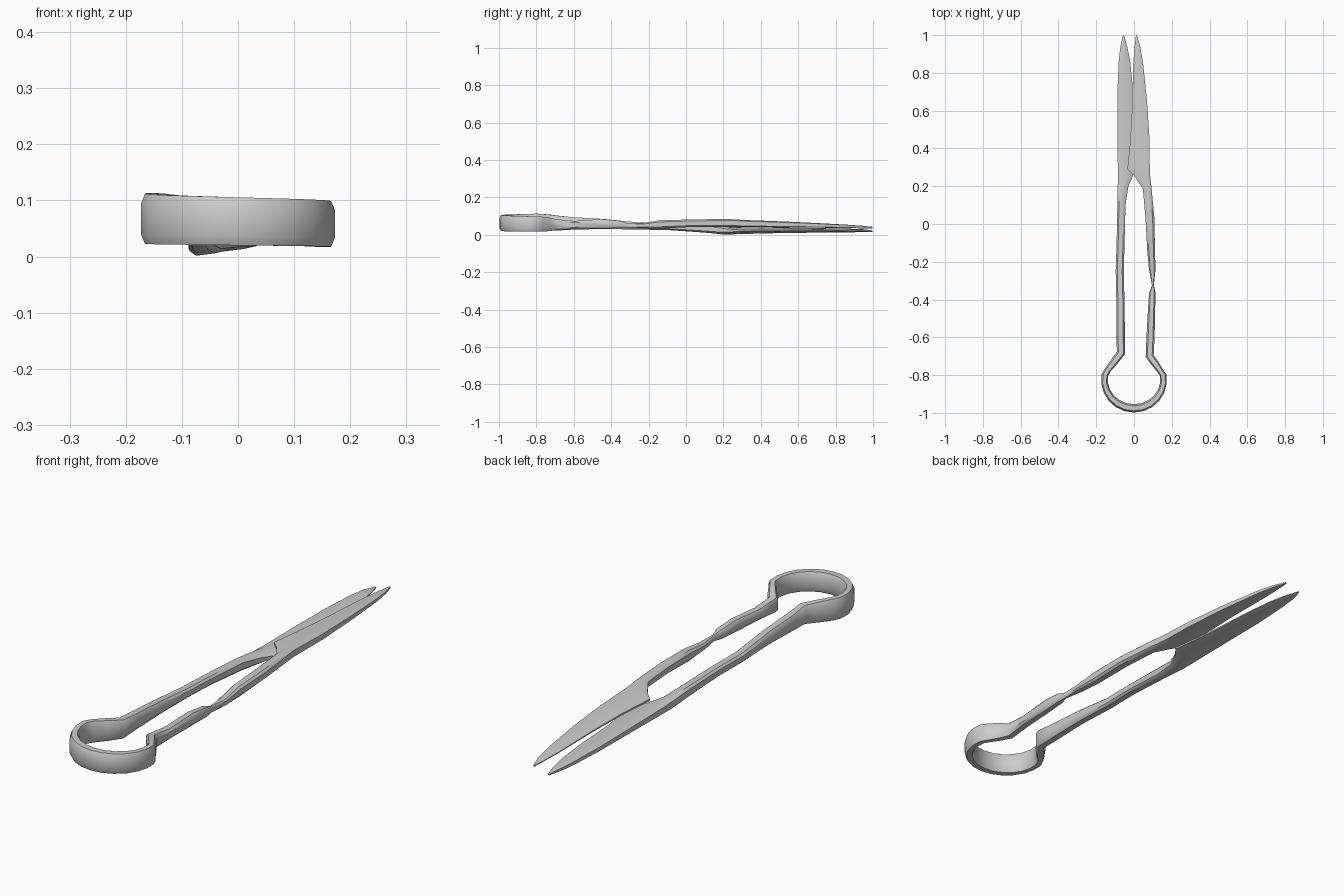
import bpy, bmesh, math

# Each station of the forged strip:
# (outer x, outer y, inner x, inner y, z low, z high, inner thickness ratio)

# Left blade (lower one), tip to heel, then arm down to the neck
left = [
    (-0.058, 0.998, -0.052, 0.998, 0.018, 0.026, 0.8),
    (-0.072, 0.940, -0.036, 0.940, 0.015, 0.034, 0.4),
    (-0.081, 0.860, -0.020, 0.860, 0.014, 0.037, 0.3),
    (-0.088, 0.700, -0.006, 0.720, 0.012, 0.040, 0.3),
    (-0.088, 0.500, 0.008, 0.500, 0.009, 0.043, 0.3),
    (-0.086, 0.320, 0.034, 0.310, 0.004, 0.045, 0.3),
    (-0.086, 0.270, 0.000, 0.265, 0.003, 0.046, 0.4),
    (-0.086, 0.210, -0.030, 0.200, 0.002, 0.050, 0.7),
    (-0.088, 0.100, -0.045, 0.100, 0.014, 0.058, 1.0),
    (-0.092, -0.100, -0.050, -0.100, 0.028, 0.066, 1.0),
    (-0.097, -0.250, -0.054, -0.250, 0.030, 0.068, 1.0),
    (-0.093, -0.430, -0.050, -0.430, 0.034, 0.086, 1.0),
    (-0.094, -0.600, -0.048, -0.600, 0.030, 0.096, 1.0),
    (-0.090, -0.675, -0.048, -0.690, 0.026, 0.104, 1.0),
    (-0.122, -0.720, -0.088, -0.740, 0.024, 0.110, 1.0),
    (-0.156, -0.768, -0.124, -0.780, 0.024, 0.114, 1.0),
]

# Right arm from the neck up, with its pinched twist, then the upper blade
right = [
    (0.152, -0.768, 0.121, -0.780, 0.020, 0.099, 1.0),
    (0.126, -0.725, 0.090, -0.742, 0.022, 0.094, 1.0),
    (0.104, -0.695, 0.062, -0.705, 0.027, 0.086, 1.0),
    (0.109, -0.600, 0.066, -0.600, 0.034, 0.076, 1.0),
    (0.112, -0.450, 0.074, -0.450, 0.036, 0.086, 1.0),
    (0.114, -0.365, 0.080, -0.365, 0.038, 0.078, 1.0),
    (0.105, -0.325, 0.095, -0.325, 0.040, 0.066, 1.0),
    (0.114, -0.240, 0.079, -0.240, 0.038, 0.064, 1.0),
    (0.111, -0.140, 0.070, -0.140, 0.036, 0.080, 1.0),
    (0.108, 0.030, 0.061, 0.030, 0.044, 0.084, 1.0),
    (0.090, 0.220, 0.047, 0.185, 0.044, 0.088, 0.8),
    (0.085, 0.260, 0.002, 0.255, 0.042, 0.087, 0.4),
    (0.083, 0.330, -0.035, 0.290, 0.040, 0.084, 0.3),
    (0.082, 0.450, -0.019, 0.450, 0.040, 0.079, 0.3),
    (0.069, 0.650, -0.009, 0.640, 0.039, 0.070, 0.3),
    (0.047, 0.860, -0.004, 0.850, 0.037, 0.058, 0.3),
    (0.033, 0.940, 0.003, 0.940, 0.036, 0.052, 0.4),
    (0.016, 0.998, 0.010, 0.998, 0.037, 0.045, 0.8),
]

# Round spring bow joining the two arms
bow = []
for i in range(13):
    a = math.radians(170 + 200 * i / 12)
    t = i / 12
    c, s = math.cos(a), math.sin(a)
    bow.append((0.174 * c, -0.826 + 0.172 * s, 0.139 * c, -0.826 + 0.128 * s,
                0.025 - 0.006 * t, 0.115 - 0.015 * t, 1.0))

# Chamfered cross-section: u runs from outer to inner, v is height
SECTION = [(-1, -0.6), (-0.6, -1), (0.6, -1), (1, -0.6),
           (1, 0.6), (0.6, 1), (-0.6, 1), (-1, 0.6)]


def loft(name, stations):
    bm = bmesh.new()
    rings = []
    for px, py, qx, qy, z0, z1, ratio in stations:
        ring = []
        for u, v in SECTION:
            t = (u + 1) / 2
            half = (z1 - z0) / 2 * (1 + (ratio - 1) * t)
            ring.append(bm.verts.new((px + (qx - px) * t, py + (qy - py) * t,
                                      (z0 + z1) / 2 + half * v)))
        rings.append(ring)
    n = len(SECTION)
    for a, b in zip(rings, rings[1:]):
        for k in range(n):
            bm.faces.new((a[k], a[(k + 1) % n], b[(k + 1) % n], b[k]))
    bm.faces.new(rings[0])
    bm.faces.new(rings[-1])
    bmesh.ops.recalc_face_normals(bm, faces=bm.faces)
    mesh = bpy.data.meshes.new(name)
    bm.to_mesh(mesh)
    bm.free()
    ob = bpy.data.objects.new(name, mesh)
    bpy.context.collection.objects.link(ob)
    return ob


# The shears are one continuous strip: blade, arm, bow, arm, blade
shears = loft("spring_shears", left + bow + right)
for v in shears.data.vertices:
    v.co.z = max(v.co.z - 0.002, 0.0)
bpy.context.view_layer.objects.active = shears
shears.select_set(True)
bpy.ops.object.shade_smooth_by_angle(angle=math.radians(40))
